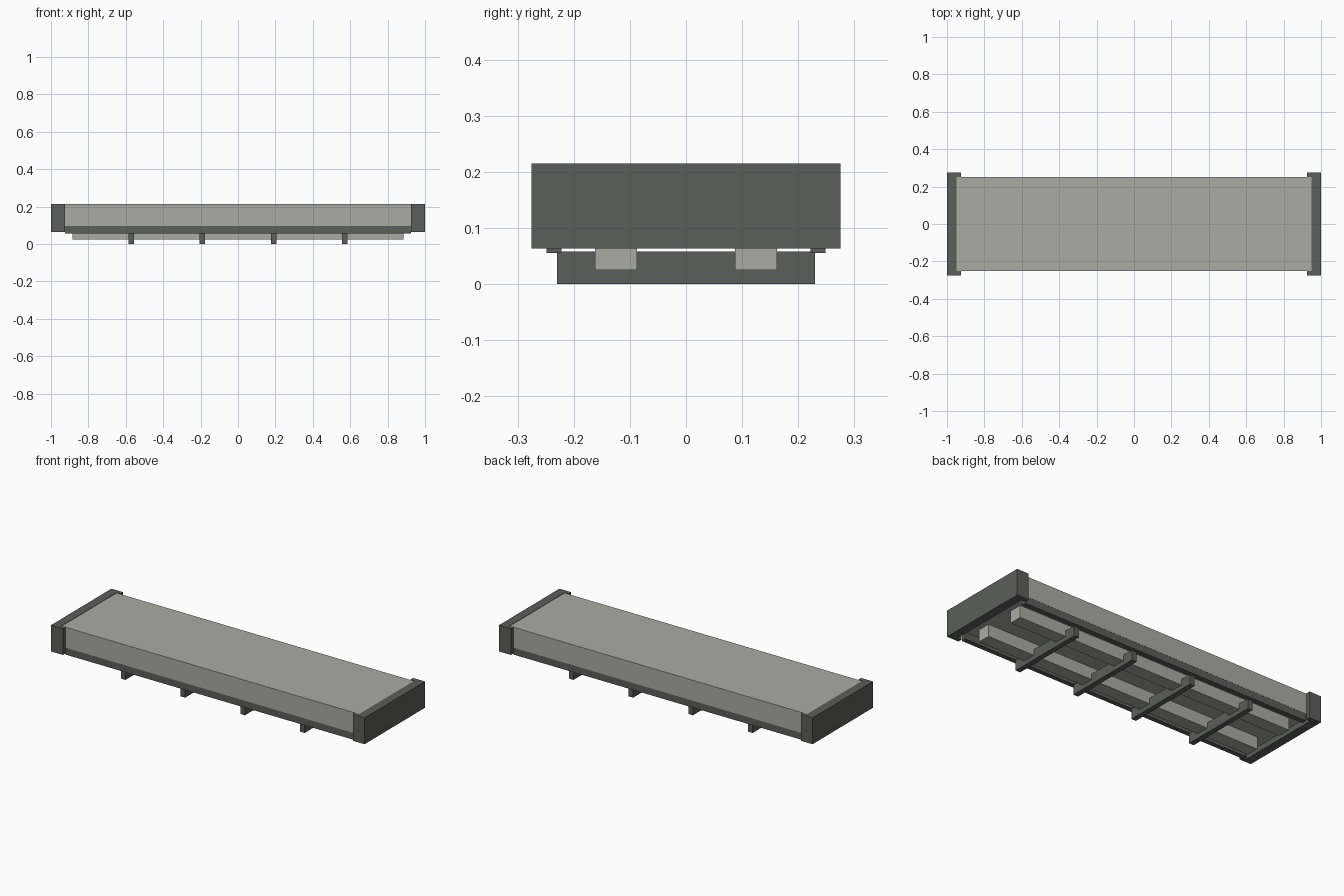
import bpy
import bmesh

cube = bpy.data.objects.get("Cube")
if cube:
    bpy.data.objects.remove(cube, do_unlink=True)


def material(name, colour):
    mat = bpy.data.materials.new(name)
    mat.use_nodes = True
    mat.diffuse_color = colour
    mat.node_tree.nodes["Principled BSDF"].inputs["Base Color"].default_value = colour
    return mat


LIGHT = material("pale concrete grey", (0.40, 0.41, 0.36, 1))
DARK = material("dark steel grey", (0.107, 0.112, 0.105, 1))


def prism(name, outline, z0, z1, mat):
    """Extrude a flat xy outline from z0 up to z1."""
    bm = bmesh.new()
    base = bm.faces.new([bm.verts.new((x, y, z0)) for x, y in outline])
    top = bmesh.ops.extrude_face_region(bm, geom=[base])["geom"]
    verts = [v for v in top if isinstance(v, bmesh.types.BMVert)]
    bmesh.ops.translate(bm, verts=verts, vec=(0, 0, z1 - z0))
    bmesh.ops.recalc_face_normals(bm, faces=bm.faces)
    mesh = bpy.data.meshes.new(name)
    bm.to_mesh(mesh)
    bm.free()
    mesh.materials.append(mat)
    obj = bpy.data.objects.new(name, mesh)
    bpy.context.collection.objects.link(obj)
    return obj


def box(name, x0, x1, y0, y1, z0, z1, mat):
    return prism(name, [(x0, y0), (x1, y0), (x1, y1), (x0, y1)], z0, z1, mat)


# Main slab
box("deck", -0.95, 0.95, -0.25, 0.25, 0.095, 0.213, LIGHT)

# C-shaped caps wrapping both ends
for side, s in (("left", 1), ("right", -1)):
    outline = [(1, -0.275), (1, 0.275), (0.925, 0.275), (0.925, 0.25),
               (0.95, 0.25), (0.95, -0.25), (0.925, -0.25), (0.925, -0.275)]
    prism(side + "_end_cap", [(s * x, y) for x, y in outline], 0.063, 0.215, DARK)

# Edge rails and stringers under the slab
for side, s in (("front", -1), ("back", 1)):
    y0, y1 = sorted((s * 0.222, s * 0.249))
    box(side + "_edge_rail", -0.925, 0.925, y0, y1, 0.055, 0.095, DARK)
    y0, y1 = sorted((s * 0.087, s * 0.162))
    box(side + "_stringer", -0.885, 0.885, y0, y1, 0.025, 0.095, LIGHT)

# Cross beams
for i in range(4):
    x = (i - 1.5) * 0.381
    box(f"cross_beam_{i + 1}", x - 0.015, x + 0.015, -0.23, 0.23, 0, 0.058, DARK)
